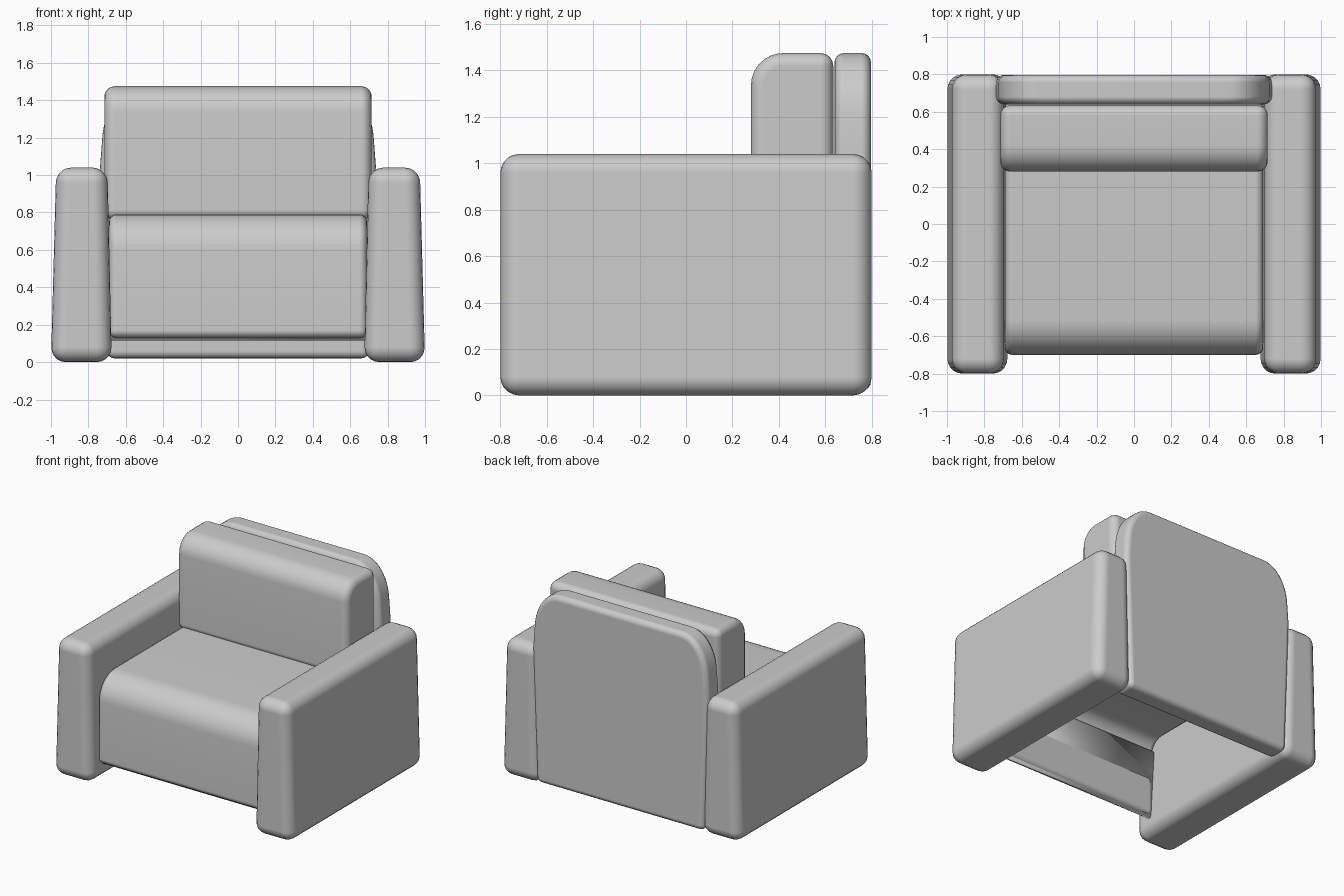
import bpy, bmesh, math
from mathutils import Vector

if "Cube" in bpy.data.objects:
    bpy.data.objects.remove(bpy.data.objects["Cube"])


def arc(cx, cy, rx, ry, a0, a1, n=6):
    """Points on an elliptical arc, angles in degrees."""
    return [(cx + rx * math.cos(math.radians(a0 + (a1 - a0) * i / n)),
             cy + ry * math.sin(math.radians(a0 + (a1 - a0) * i / n))) for i in range(n + 1)]


def prism(name, profile, lo, hi, place, bevel, segments=4):
    """Extrude a 2D profile from lo to hi; place(u, v, d) maps it to 3D. Edges are rounded."""
    bm = bmesh.new()
    a = [bm.verts.new(place(u, v, lo)) for u, v in profile]
    b = [bm.verts.new(place(u, v, hi)) for u, v in profile]
    n = len(profile)
    bm.faces.new(a)
    bm.faces.new(b[::-1])
    for i in range(n):
        j = (i + 1) % n
        bm.faces.new((a[j], a[i], b[i], b[j]))
    bmesh.ops.recalc_face_normals(bm, faces=bm.faces)
    for f in bm.faces:
        f.smooth = True
    me = bpy.data.meshes.new(name)
    bm.to_mesh(me)
    bm.free()
    ob = bpy.data.objects.new(name, me)
    bpy.context.collection.objects.link(ob)
    if bevel:
        m = ob.modifiers.new("Rounding", 'BEVEL')
        m.width = bevel
        m.segments = segments
        m.limit_method = 'ANGLE'
        m.angle_limit = math.radians(40)
        m.use_clamp_overlap = False
        m.harden_normals = True
    return ob


def along_x(u, v, d):
    return Vector((d, u, v))


def along_y(u, v, d):
    return Vector((u, d, v))


# Arms: slightly tapered towards the top
for side, label in ((-1, "left_arm"), (1, "right_arm")):
    section = [(side * x, z) for x, z in ((0.675, 0), (1.0, 0), (0.972, 1.04), (0.698, 1.04))]
    prism(label, section, -0.8, 0.8, along_y, 0.08, 5)

# Seat: padded sheet that folds down over the front
t, r = 0.09, 0.19
seat = [(0.66, 0.79)] + arc(-0.70 + r, 0.79 - r, r, r, 90, 180, 8)
seat += [(-0.70, 0.13), (-0.70 + t, 0.13)]
seat += arc(-0.70 + r, 0.79 - r, r - t, r - t, 180, 90, 8) + [(0.66, 0.79 - t)]
prism("seat", seat, -0.69, 0.69, along_x, 0.04)

# Flat board behind the front of the seat
board = [(-0.65, 0.115), (-0.63, 0.115), (-0.595, 0.62), (-0.615, 0.62)]
prism("front_board", board, -0.68, 0.68, along_x, 0)

# Back cushion: rounder along its front top edge
cushion = [(0.28, 0.76), (0.635, 0.76), (0.635, 1.475)]
cushion += arc(0.42, 1.335, 0.14, 0.14, 90, 180, 8)
prism("back_cushion", cushion, -0.715, 0.715, along_x, 0.055)

# Back panel: large rounded upper corners
half = [(0.70, 0.02), (0.737, 1.05)] + arc(0.51, 1.17, 0.217, 0.305, 10, 90, 10)
panel = half + [(-x, z) for x, z in reversed(half)]
prism("back_panel", panel, 0.64, 0.797, along_y, 0.04)
